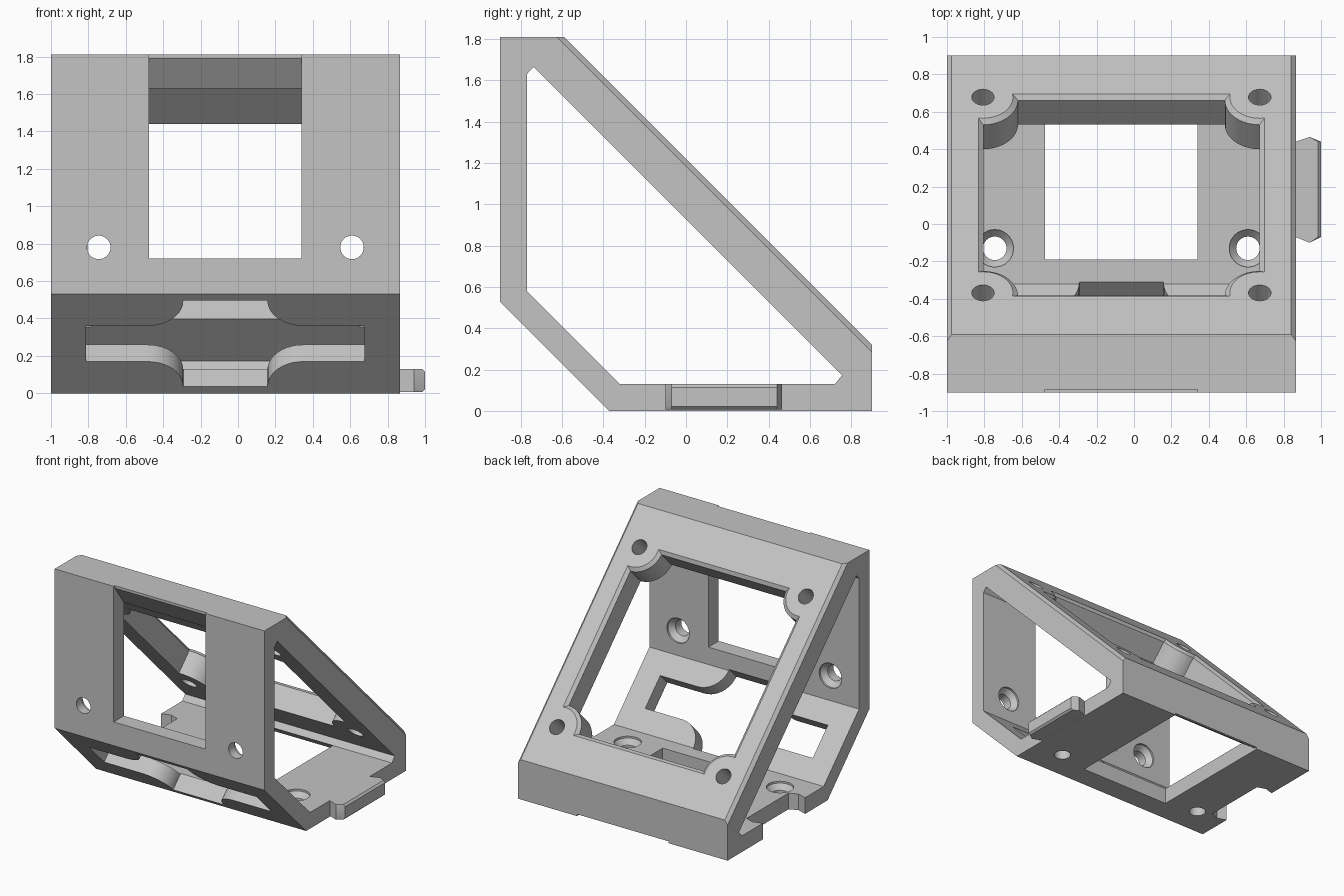
import bpy, bmesh, math
from mathutils import Vector

if "Cube" in bpy.data.objects:
    bpy.data.objects.remove(bpy.data.objects["Cube"])

CX, HW = -0.0675, 0.9325          # body centre in x and half width
R2 = math.sqrt(0.5)
X, Y, Z = Vector((1, 0, 0)), Vector((0, 1, 0)), Vector((0, 0, 1))

grey = bpy.data.materials.new("light_grey")
grey.diffuse_color = (0.55, 0.55, 0.55, 1)
grey.use_nodes = True
grey.node_tree.nodes["Principled BSDF"].inputs["Base Color"].default_value = grey.diffuse_color


def loft(name, sections, o, u, v, n):
    """Solid through sections [(outline, offset along n), ...]."""
    bm = bmesh.new()
    rings = [[bm.verts.new(o + u * p + v * q + n * t) for p, q in pts]
             for pts, t in sections]
    for a, b in zip(rings, rings[1:]):
        for i in range(len(a)):
            j = (i + 1) % len(a)
            bm.faces.new((a[i], a[j], b[j], b[i]))
    bm.faces.new(rings[0])
    bm.faces.new(rings[-1])
    bmesh.ops.recalc_face_normals(bm, faces=bm.faces)
    me = bpy.data.meshes.new(name)
    bm.to_mesh(me)
    bm.free()
    me.materials.append(grey)
    ob = bpy.data.objects.new(name, me)
    bpy.context.collection.objects.link(ob)
    return ob


def side_prism(name, profile, half):
    """Side profile in (y, z) extruded across x."""
    return loft(name, [(profile, -half), (profile, half)], X * CX, Y, Z, X)


def circle(r, cx=0, cy=0, n=32):
    return [(cx + r * math.cos(2 * math.pi * i / n),
             cy + r * math.sin(2 * math.pi * i / n)) for i in range(n)]


def swap(pts):
    """Mirror a side profile so the front wall becomes the floor."""
    return [(z - 0.91, y + 0.9) for y, z in pts]


def cut(cutter):
    m = body.modifiers.new("cut", 'BOOLEAN')
    m.operation, m.solver, m.object = 'DIFFERENCE', 'EXACT', cutter
    bpy.context.view_layer.objects.active = body
    bpy.ops.object.modifier_apply(modifier=m.name)
    bpy.data.objects.remove(cutter)


# Wedge-shaped body and the cavity running through it sideways
body = side_prism("bracket_body", [(-0.9, 0.53), (-0.9, 1.81), (-0.59, 1.81),
                                   (0.9, 0.32), (0.9, 0), (-0.37, 0)], HW)
cut(side_prism("cavity", [(-0.77, 0.58), (-0.77, 1.63), (-0.737, 1.665),
                          (0.755, 0.173), (0.72, 0.13), (-0.32, 0.13)], 1.2))

# Matching windows in the front wall and the floor
window = [(-1, 0.72), (-0.72, 0.72), (-0.72, 1.56), (-0.77, 1.63),
          (-0.885, 1.79), (-0.885, 1.9), (-1, 1.9)]
cut(side_prism("front_window", window, 0.4075))
cut(side_prism("floor_window", swap(window), 0.4075))

# Countersunk screw holes in the front wall and the floor
for s in (-1, 1):
    x = CX + s * 0.677
    steps = [(circle(0.063), -0.1), (circle(0.063), 0.075),
             (circle(0.1), 0.115), (circle(0.1), 0.16)]
    cut(loft("front_hole", steps, Vector((x, -0.9, 0.78)), X, Z, Y))
    cut(loft("floor_hole", steps, Vector((x, -0.13, 0)), X, Y, Z))

# Sloped face: square opening with rounded corner bosses and an edge chamfer
O = Vector((CX, 0.155, 1.065))
V, N = Vector((0, R2, -R2)), Vector((0, R2, R2))
P = 0.74                           # hole pattern half spacing


def opening(h, r, steps=14):
    e = math.asin((h - P) / r)
    pts = []
    for k in range(4):
        c, s = round(math.cos(k * math.pi / 2)), round(math.sin(k * math.pi / 2))
        for i in range(steps + 1):
            a = -(math.pi / 2 - e) - (math.pi / 2 + 2 * e) * i / steps
            p, q = P + r * math.cos(a), P + r * math.sin(a)
            pts.append((c * p - s * q, s * p + c * q))
    return pts


outer, inner = opening(0.765, 0.16), opening(0.738, 0.187)
cut(loft("slope_opening", [(outer, 0.05), (outer, 0), (inner, -0.022),
                           (inner, -0.25)], O, X, V, N))
for s in (-1, 1):
    for t in (-1, 1):
        c = circle(0.06, s * P, t * P)
        cut(loft("boss_hole", [(c, 0.05), (c, -0.25)], O, X, V, N))
    # chamfer along the long side edges of the slope
    tri = [(s * 0.8975, 0.01), (s * 0.9425, -0.035), (s * 0.97, 0.01)]
    cut(loft("edge_chamfer", [(tri, -1.3), (tri, 1.3)], O, X, N, V))

# Cable slot with flared middle in the sloped lower front panel
quarter = [(0.225 + 0.19 * (1 - math.cos(a)), 0.325 - 0.19 * math.sin(a))
           for a in [math.pi / 2 * i / 10 for i in range(11)]]
q1 = [(0.745, 0.135)] + quarter[::-1]
half = q1 + [(-p, q) for p, q in q1[::-1]]
slot = half + [(-p, -q) for p, q in half]
cut(loft("cable_slot", [(slot, 0.05), (slot, -0.16)],
         Vector((CX, -0.635, 0.265)), X, Vector((0, -R2, R2)), -N))


# Interlocking side tab on the right, matching socket on the left
def tab(tip, grow=0.0):
    return [(0.865 - grow, 0.44 + grow), (0.94, 0.465 + grow), (tip + grow, 0.44 + grow),
            (tip + grow, -0.07 - grow), (0.94, -0.1 - grow), (0.865 - grow, -0.07 - grow)]


cut(loft("socket", [(tab(1, 0.01), -0.05), (tab(1, 0.01), 0.16)],
         X * -1.865, X, Y, Z))
side_tab = loft("side_tab", [(tab(0.985), 0.008), (tab(1), 0.022),
                             (tab(1), 0.115), (tab(0.985), 0.13)],
                Vector(), X, Y, Z)

# Smooth round holes, crisp edges elsewhere
for ob in (body, side_tab):
    bpy.ops.object.select_all(action='DESELECT')
    ob.select_set(True)
    bpy.context.view_layer.objects.active = ob
    bpy.ops.object.shade_smooth_by_angle(angle=math.radians(25))
